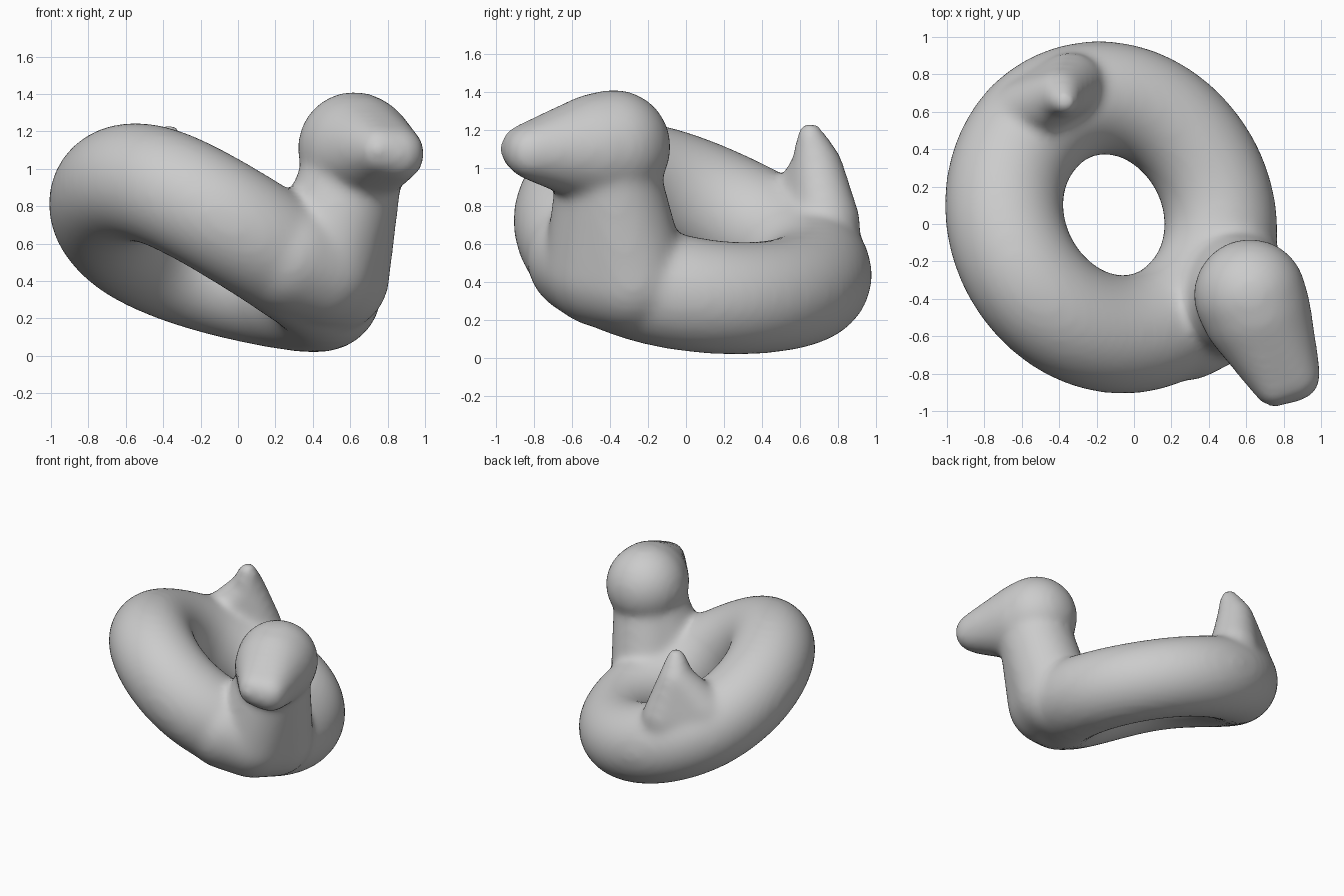
import bpy
import bmesh
from math import sin, cos, tau, radians
from mathutils import Matrix

cube = bpy.data.objects.get("Cube")
if cube:
    bpy.data.objects.remove(cube, do_unlink=True)


def material(name, rgb):
    mat = bpy.data.materials.new(name)
    mat.use_nodes = True
    mat.diffuse_color = (*rgb, 1)
    mat.node_tree.nodes["Principled BSDF"].inputs["Base Color"].default_value = (*rgb, 1)
    return mat


grey = material("plain_grey", (0.6, 0.6, 0.6))


def blend(name, blobs):
    """Convex skin stretched over ellipsoids given as (centre, radii)."""
    bm = bmesh.new()
    for centre, radii in blobs:
        place = Matrix.Translation(centre) @ Matrix.Diagonal((*radii, 1))
        bmesh.ops.create_uvsphere(bm, u_segments=32, v_segments=20, radius=1, matrix=place)
    # keep only the points, then wrap them
    bmesh.ops.delete(bm, geom=bm.edges[:], context='EDGES_FACES')
    hull = bmesh.ops.convex_hull(bm, input=bm.verts[:])
    loose = {v for v in hull["geom_interior"] + hull["geom_unused"]
             if isinstance(v, bmesh.types.BMVert)}
    bmesh.ops.delete(bm, geom=list(loose), context='VERTS')
    bmesh.ops.recalc_face_normals(bm, faces=bm.faces[:])
    mesh = bpy.data.meshes.new(name)
    bm.to_mesh(mesh)
    bm.free()
    obj = bpy.data.objects.new(name, mesh)
    bpy.context.collection.objects.link(obj)
    return obj


def ball(r):
    return (r, r, r)


# Swim ring: a tilted oval tube that droops under the head and the tail
STEPS = 96
curve = bpy.data.curves.new("ring_path", 'CURVE')
curve.dimensions = '3D'
curve.bevel_depth = 0.318
curve.bevel_resolution = 12
path = curve.splines.new('POLY')
path.points.add(STEPS - 1)
path.use_cyclic_u = True
for i, point in enumerate(path.points):
    a = tau * i / STEPS
    saddle = sin(2 * a)
    oval = 1 - 0.05 * saddle
    point.co = (-0.115 + 0.577 * oval * cos(a),
                0.042 + 0.63 * oval * sin(a),
                0.585 - 0.305 * cos(a - radians(34)) + 0.04 * saddle, 1)
    # slimmer on the low side
    point.radius = 1 - 0.07 * max(0, cos(a - radians(45)))
ring = bpy.data.objects.new("duck_swim_ring", curve)
bpy.context.collection.objects.link(ring)
bpy.ops.object.select_all(action='DESELECT')
ring.select_set(True)
bpy.context.view_layer.objects.active = ring
bpy.ops.object.convert(target='MESH')
ring = bpy.context.object

# Head running into a blunt beak
head = blend("head_and_beak", [((0.62, -0.38, 1.11), ball(0.302)),
                               ((0.65, -0.46, 1.10), ball(0.295)),
                               ((0.75, -0.85, 1.10), (0.12, 0.13, 0.13)),
                               ((0.86, -0.81, 1.08), (0.14, 0.14, 0.145))])

# Neck and the chest that spreads it along the ring
chest_mid = ((0.44, -0.44, 0.47), ball(0.31))
chest_left = ((0.52, -0.28, 0.42), ball(0.29))
chest_right = ((0.27, -0.53, 0.53), ball(0.31))
neck = blend("neck", [((0.61, -0.41, 0.98), ball(0.268)), chest_mid, chest_left])
chest = blend("chest", [chest_left, chest_mid, chest_right])

# Tail: broad base and an upright tip
tail_base = blend("tail_base", [((-0.57, 0.60, 0.77), ball(0.18)),
                                ((-0.34, 0.74, 0.71), ball(0.18)),
                                ((-0.395, 0.69, 1.01), ball(0.135))])
tail_tip = blend("tail_tip", [((-0.395, 0.69, 1.01), ball(0.135)),
                              ((-0.37, 0.652, 1.175), ball(0.07))])

# Fuse the parts into one soft inflated skin
for part in (head, neck, chest, tail_base, tail_tip):
    part.select_set(True)
bpy.ops.object.join()

remesh = ring.modifiers.new("fuse", 'REMESH')
remesh.mode = 'VOXEL'
remesh.voxel_size = 0.025
remesh.use_smooth_shade = True
soften = ring.modifiers.new("soften", 'SMOOTH')
soften.factor = 0.5
soften.iterations = 18
for mod in (remesh, soften):
    bpy.ops.object.modifier_apply(modifier=mod.name)

ring.data.materials.clear()
ring.data.materials.append(grey)
bpy.ops.object.shade_smooth()
